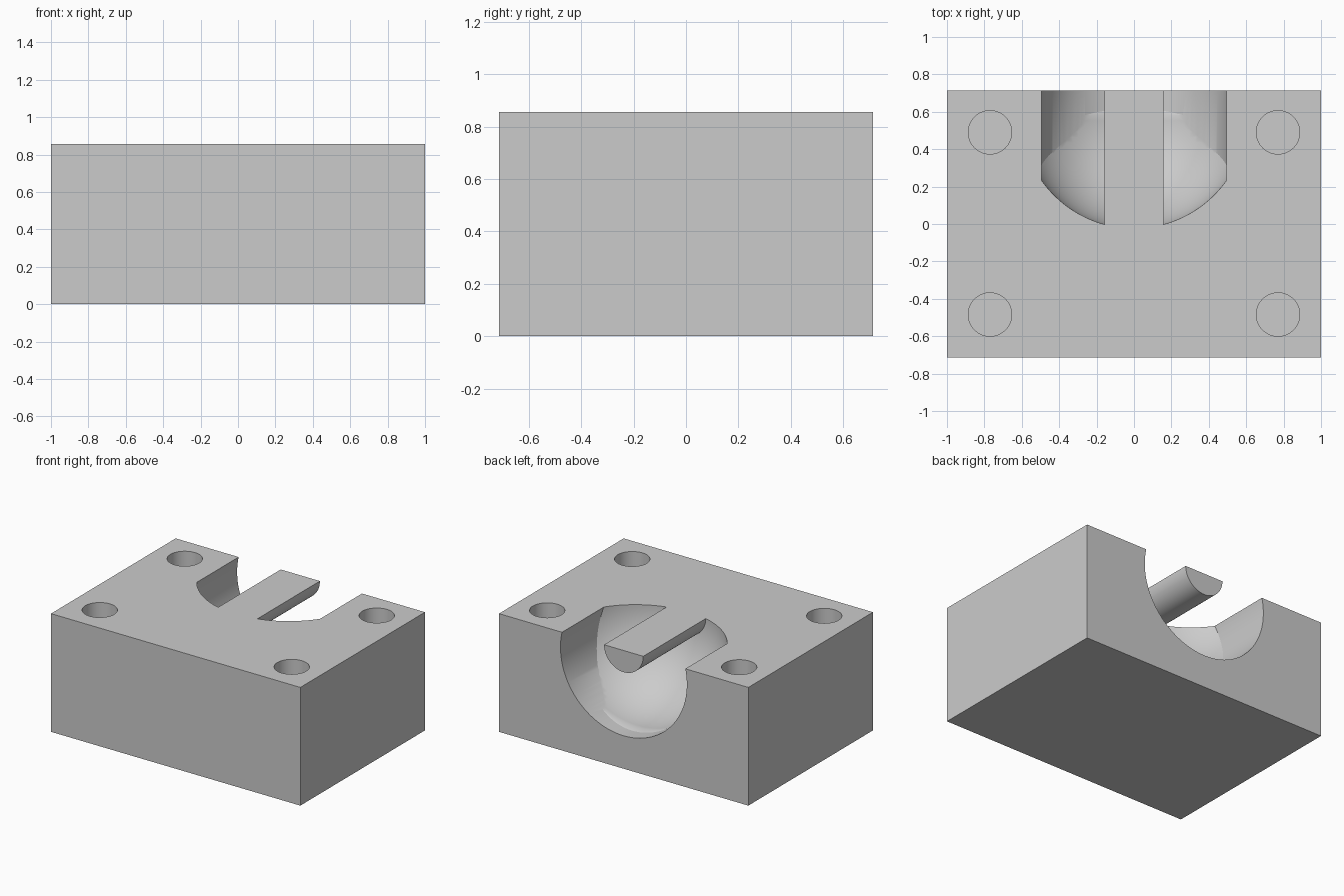
import bpy, bmesh, math
from mathutils import Matrix

if "Cube" in bpy.data.objects:
    bpy.data.objects.remove(bpy.data.objects["Cube"], do_unlink=True)

TOP, BACK = 0.857, 0.714
HOLE_R, HOLE_DEPTH = 0.116, 0.25
ROD_R = 0.157
CAVITY_R, CAVITY_Z = 0.507, TOP - 0.111
DOME_R, DOME_Y = 0.605, 0.582

grey = bpy.data.materials.new("plain grey")
grey.use_nodes = True
colour = (0.6, 0.6, 0.6, 1)
grey.diffuse_color = colour
grey.node_tree.nodes["Principled BSDF"].inputs["Base Color"].default_value = colour


def finish(name, bm):
    bmesh.ops.recalc_face_normals(bm, faces=bm.faces)
    mesh = bpy.data.meshes.new(name)
    bm.to_mesh(mesh)
    bm.free()
    mesh.materials.append(grey)
    obj = bpy.data.objects.new(name, mesh)
    bpy.context.collection.objects.link(obj)
    return obj


def cylinder(name, radius, length, centre, along_y=False, sides=96):
    bm = bmesh.new()
    turn = Matrix.Rotation(math.pi / 2, 4, "X") if along_y else Matrix()
    bmesh.ops.create_cone(bm, cap_ends=True, segments=sides, radius1=radius, radius2=radius,
                          depth=length, matrix=Matrix.Translation(centre) @ turn)
    return finish(name, bm)


def combine(target, tool, operation):
    mod = target.modifiers.new(operation.title(), "BOOLEAN")
    mod.operation, mod.object, mod.solver = operation, tool, "EXACT"
    bpy.context.view_layer.objects.active = target
    bpy.ops.object.modifier_apply(modifier=mod.name)
    bpy.data.objects.remove(tool, do_unlink=True)


def bullet(name, rings=32, sides=96):
    """Round-nosed solid along y, flaring slightly behind the dome."""
    bm = bmesh.new()
    arc = [i / rings * math.pi / 2 for i in range(rings + 1)]
    profile = [(DOME_R * math.sin(a), DOME_Y - DOME_R * math.cos(a)) for a in arc]
    profile += [(0.8, 1.1), (0, 1.1)]
    verts = [bm.verts.new((r, y, TOP)) for r, y in profile]
    edges = [bm.edges.new(pair) for pair in zip(verts, verts[1:])]
    bmesh.ops.spin(bm, geom=verts + edges, cent=(0, 0, TOP), axis=(0, 1, 0),
                   angle=math.tau, steps=sides)
    bmesh.ops.remove_doubles(bm, verts=bm.verts, dist=0.0001)
    return finish(name, bm)


# Solid block
bm = bmesh.new()
bmesh.ops.create_cube(bm, size=1, matrix=Matrix.Translation((0, 0, TOP / 2))
                      @ Matrix.Diagonal((2, 2 * BACK, TOP, 1)))
block = finish("mould_block", bm)

# Round channel with domed end, leaving a half-round core rod
cavity = cylinder("cavity_cutter", CAVITY_R, 2, (0, 0, CAVITY_Z), along_y=True, sides=128)
combine(cavity, bullet("dome_cutter"), "INTERSECT")
combine(cavity, cylinder("core_rod_form", ROD_R, 3, (0, 0, TOP), along_y=True), "DIFFERENCE")
combine(block, cavity, "DIFFERENCE")

# Four blind alignment holes
for x in (-0.77, 0.77):
    for y in (-0.484, 0.49):
        hole = cylinder("hole_cutter", HOLE_R, 2 * HOLE_DEPTH, (x, y, TOP), sides=64)
        combine(block, hole, "DIFFERENCE")

bpy.ops.object.select_all(action="DESELECT")
block.select_set(True)
bpy.context.view_layer.objects.active = block
bpy.ops.object.shade_smooth_by_angle(angle=math.radians(20))
